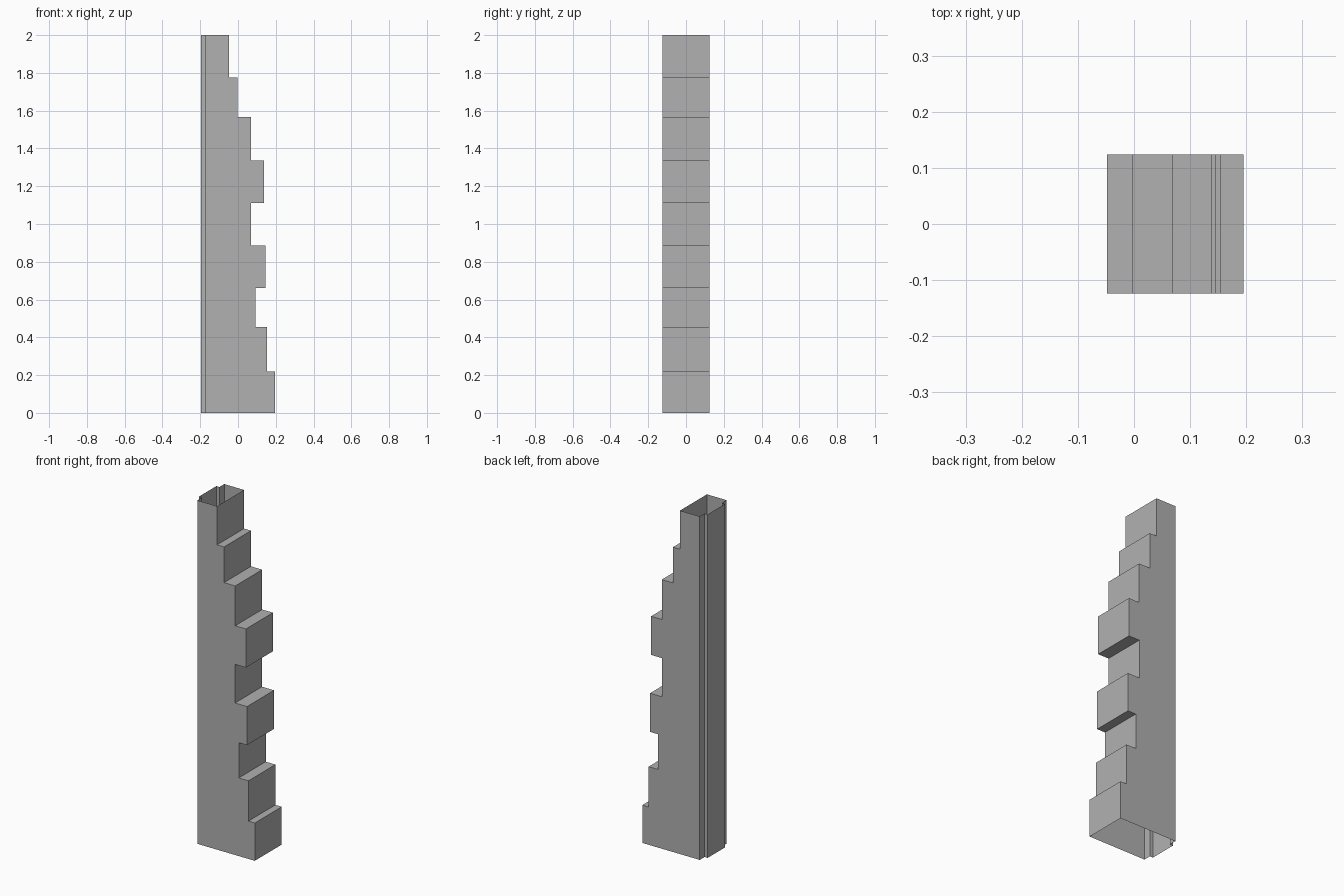
import bpy
from mathutils import Vector

cube = bpy.data.objects.get("Cube")
if cube:
    bpy.data.objects.remove(cube, do_unlink=True)

HALF = 0.124      # half depth of the post
WALL = -0.175     # plane of the rear lips
RIB = -0.195      # plane of the raised rib
RIB_HALF = 0.08
TOP = 2.0

# Step faces: (x, top height), from the ground up
STEPS = [(0.195, 0.22), (0.154, 0.455), (0.092, 0.66), (0.145, 0.885), (0.068, 1.11),
         (0.138, 1.335), (0.069, 1.567), (-0.003, 1.775), (-0.048, TOP)]

grey = bpy.data.materials.new("plain grey")
grey.use_nodes = True
colour = (0.44, 0.44, 0.44, 1)
grey.diffuse_color = colour
grey.node_tree.nodes["Principled BSDF"].inputs["Base Color"].default_value = colour


def make(name, verts, faces):
    mesh = bpy.data.meshes.new(name)
    mesh.from_pydata(verts, [], faces)
    mesh.materials.append(grey)
    obj = bpy.data.objects.new(name, mesh)
    bpy.context.collection.objects.link(obj)
    return obj


def sweep(name, path, offset, flip=False):
    """Open sheet made by sweeping a path along a straight offset."""
    n = len(path)
    verts = [Vector(p) for p in path] + [Vector(p) + Vector(offset) for p in path]
    faces = [(i, i + 1, n + i + 1, n + i) for i in range(n - 1)]
    if flip:
        faces = [f[::-1] for f in faces]
    make(name, verts, faces)


# Stepped silhouette in x and z
outline = []
low = 0.0
for x, high in STEPS:
    outline += [(x, low), (x, high)]
    low = high

# Stepped face, open at the top and the bottom
sweep("stepped_face", [(x, -HALF, z) for x, z in outline], (0, 2 * HALF, 0), flip=True)

# Flat front and back walls
side = [(WALL, 0.0)] + outline + [(WALL, TOP)]
ring = list(range(len(side)))
make("front_wall", [(x, -HALF, z) for x, z in side], [ring])
make("back_wall", [(x, HALF, z) for x, z in side], [ring[::-1]])

# Upright side with a raised rib between two lips
half_rib = [(WALL, HALF, 0), (WALL, RIB_HALF, 0), (RIB, RIB_HALF, 0)]
rib = half_rib + [(x, -y, z) for x, y, z in reversed(half_rib)]
sweep("ribbed_side", rib, (0, 0, TOP))
